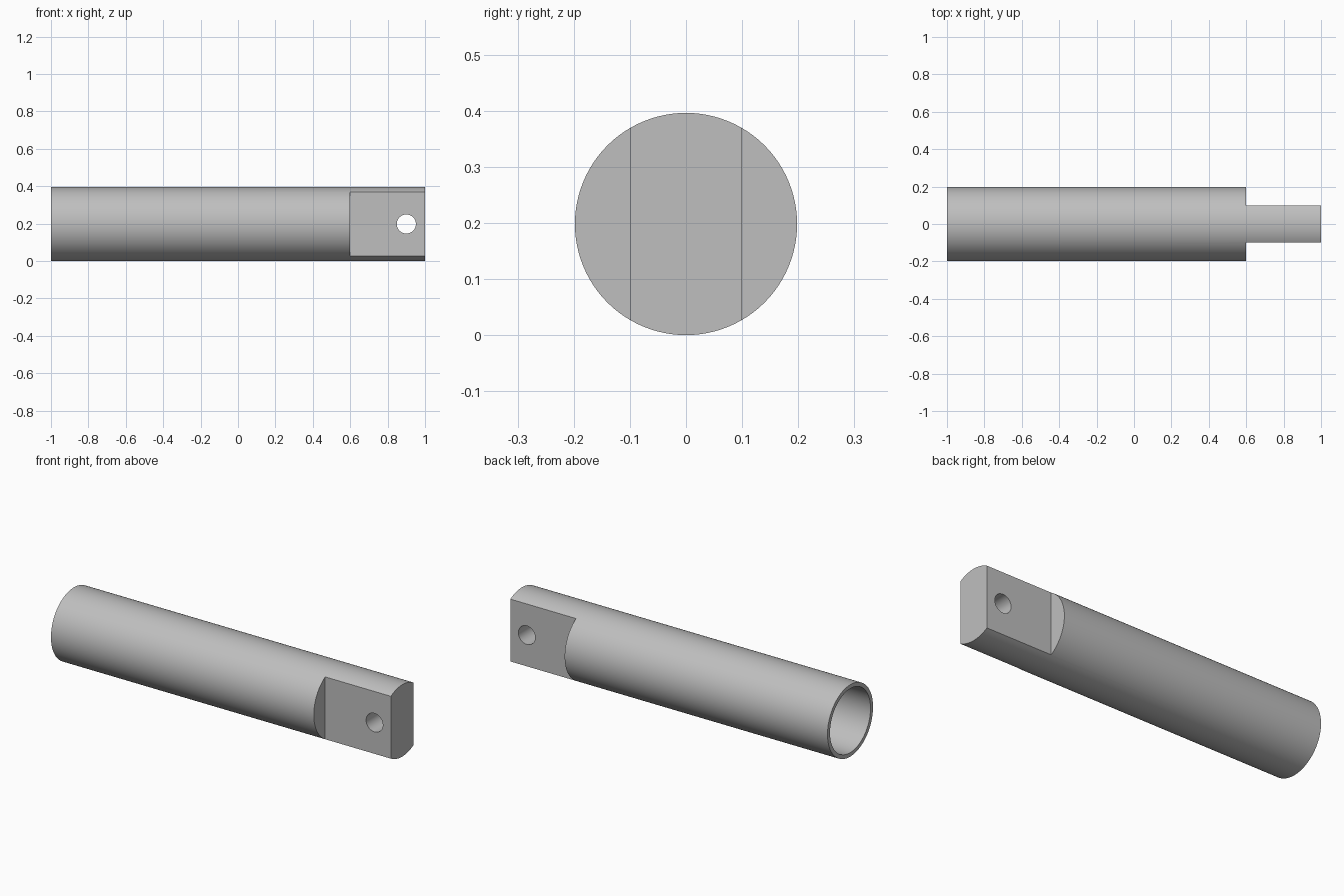
import bpy, bmesh, math
from mathutils import Matrix, Vector

cube = bpy.data.objects.get("Cube")
if cube:
    bpy.data.objects.remove(cube, do_unlink=True)

RADIUS = 0.198      # outer radius, also the height of the axis
BORE = 0.176        # inner radius of the hollow end
BORE_END = 0.5      # depth the bore reaches along x
TANG_START = 0.6
TANG_HALF = 0.099   # half thickness of the flat tang
SEGMENTS = 96

steel = bpy.data.materials.new("Light grey steel")
steel.use_nodes = True
grey = (0.52, 0.52, 0.52, 1)
steel.diffuse_color = grey
steel.node_tree.nodes["Principled BSDF"].inputs["Base Color"].default_value = grey


def make_object(name, bm):
    bmesh.ops.recalc_face_normals(bm, faces=bm.faces)
    mesh = bpy.data.meshes.new(name)
    bm.to_mesh(mesh)
    bm.free()
    mesh.materials.append(steel)
    obj = bpy.data.objects.new(name, mesh)
    bpy.context.collection.objects.link(obj)
    return obj


def revolve(name, profile):
    """Spin an (x, radius) profile around the long axis."""
    bm = bmesh.new()
    verts = [bm.verts.new((x, 0, RADIUS + r)) for x, r in profile]
    edges = [bm.edges.new(pair) for pair in zip(verts, verts[1:])]
    bmesh.ops.spin(bm, geom=verts + edges, cent=(0, 0, RADIUS), axis=(1, 0, 0),
                   angle=math.tau, steps=SEGMENTS)
    bmesh.ops.remove_doubles(bm, verts=bm.verts, dist=1e-5)
    return make_object(name, bm)


def box(name, low, high):
    bm = bmesh.new()
    low, high = Vector(low), Vector(high)
    bmesh.ops.create_cube(bm, size=1, matrix=Matrix.Translation((low + high) / 2)
                          @ Matrix.Diagonal((*(high - low), 1)))
    return make_object(name, bm)


def cut(target, cutter):
    cutter.hide_render = True
    mod = target.modifiers.new("Cut", 'BOOLEAN')
    mod.operation = 'DIFFERENCE'
    mod.solver = 'EXACT'
    mod.object = cutter
    bpy.context.view_layer.objects.active = target
    bpy.ops.object.modifier_apply(modifier=mod.name)
    bpy.data.objects.remove(cutter, do_unlink=True)


# Round rod, hollow from the left-hand end of the front
rod = revolve("tube_with_flat_tang", [
    (BORE_END, 0), (BORE_END, BORE), (-1, BORE), (-1, RADIUS), (1, RADIUS), (1, 0)])

# Flats either side of the tang
for side in (-1, 1):
    ys = sorted((side * TANG_HALF, side * 0.3))
    cut(rod, box("flat_cutter", (TANG_START, ys[0], -0.1), (1.1, ys[1], 0.5)))

# Pin hole through the tang
bm = bmesh.new()
bmesh.ops.create_cone(bm, cap_ends=True, segments=48, radius1=0.051, radius2=0.051, depth=0.6,
                      matrix=Matrix.Translation((0.9, 0, RADIUS)) @ Matrix.Rotation(math.pi / 2, 4, 'X'))
cut(rod, make_object("pin_hole_cutter", bm))

# Smooth round surfaces, crisp edges
bpy.ops.object.select_all(action='DESELECT')
rod.select_set(True)
bpy.context.view_layer.objects.active = rod
bpy.ops.object.shade_smooth_by_angle(angle=math.radians(25))
